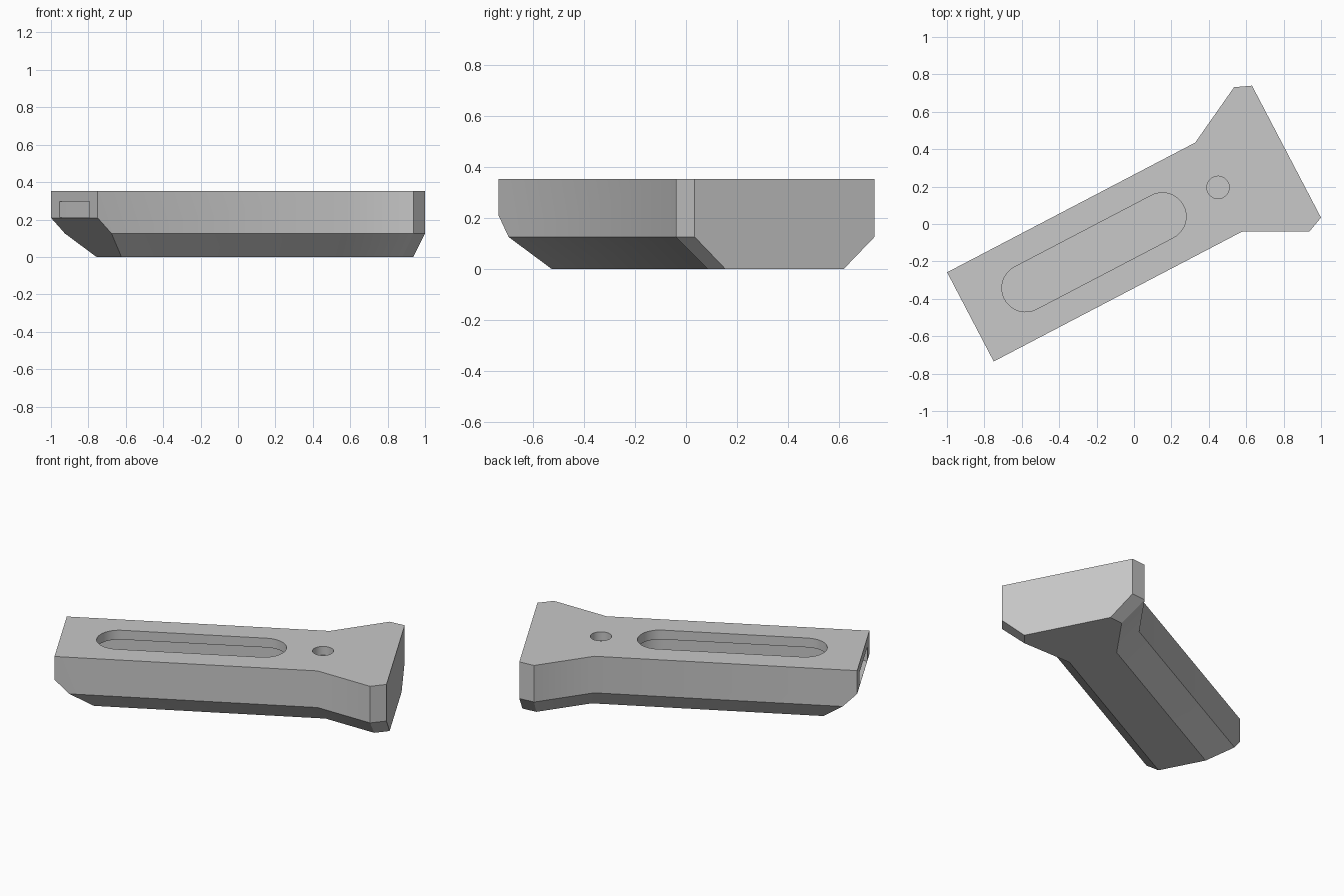
import bpy, bmesh, math
from mathutils import Vector
from mathutils.geometry import intersect_line_line_2d, intersect_line_line

TOP, CHAMFER, TAIL = 0.353, 0.125, -1.005

if "Cube" in bpy.data.objects:
    bpy.data.objects.remove(bpy.data.objects["Cube"])

grey = bpy.data.materials.new("plain_grey")
grey.use_nodes = True
grey.diffuse_color = (0.58, 0.58, 0.58, 1)
grey.node_tree.nodes["Principled BSDF"].inputs["Base Color"].default_value = grey.diffuse_color


def make_object(name, bm):
    bmesh.ops.recalc_face_normals(bm, faces=bm.faces)
    mesh = bpy.data.meshes.new(name)
    bm.to_mesh(mesh)
    bm.free()
    mesh.materials.append(grey)
    obj = bpy.data.objects.new(name, mesh)
    bpy.context.collection.objects.link(obj)
    return obj


def loft(loops):
    """Skin a stack of equal-sized closed loops and cap both ends."""
    bm = bmesh.new()
    rings = [[bm.verts.new(p) for p in loop] for loop in loops]
    for low, high in zip(rings, rings[1:]):
        for i in range(len(low)):
            j = (i + 1) % len(low)
            bm.faces.new((low[i], low[j], high[j], high[i]))
    bm.faces.new(rings[0][::-1])
    bm.faces.new(rings[-1])
    return bm


def at_height(points, z):
    return [(x, y, z) for x, y in points]


def inset(points, distances):
    """Move each edge inward by its own distance (counter-clockwise outline)."""
    lines = []
    for i, p in enumerate(points):
        a, b = Vector(p), Vector(points[(i + 1) % len(points)])
        d = (b - a).normalized()
        shift = Vector((-d.y, d.x)) * distances[i]
        lines.append((a + shift, d))
    result = []
    for i, (p, d) in enumerate(lines):
        q, e = lines[i - 1]
        t = (p - q).cross(d) / e.cross(d)
        result.append(tuple(q + e * t))
    return result


def arc(x, radius, start, end, steps):
    angles = [math.radians(start + (end - start) * i / steps) for i in range(steps + 1)]
    return [(x + radius * math.cos(a), radius * math.sin(a)) for a in angles]


# Body: straight shank, flared head, chamfered long sides
half = [(TAIL, -0.269), (0.492, -0.269), (0.813, -0.435), (0.902, -0.398)]
outline = half + [(x, -y) for x, y in reversed(half)]
side_insets = [CHAMFER] * 3 + [0] + [CHAMFER] * 3 + [0]
bm = loft([at_height(inset(outline, side_insets), 0),
           at_height(outline, CHAMFER),
           at_height(outline, TOP)])

# Slanted underside of the tail
cut = bmesh.ops.bisect_plane(bm, geom=bm.verts[:] + bm.edges[:] + bm.faces[:],
                             plane_co=(TAIL, 0, 0.2085), plane_no=(-1, 0, -1),
                             clear_outer=True)
bmesh.ops.holes_fill(bm, edges=[e for e in cut["geom_cut"] if isinstance(e, bmesh.types.BMEdge)])
body = make_object("clamp_body", bm)

# Recesses: open slot, wider channel below it running out of the tail, round hole
slot = arc(0.153, 0.127, -90, 90, 24) + arc(-0.672, 0.127, 90, 270, 24)
channel = arc(0.153, 0.173, -90, 90, 24) + [(TAIL - 0.1, 0.173), (TAIL - 0.1, -0.173)]
hole = arc(0.489, 0.06, 0, 350, 35)
recesses = {"channel_cutter": (channel, 0.2095, 0.295),
            "slot_cutter": (slot, 0.25, 0.45),
            "hole_cutter": (hole, 0.30, 0.45)}

bpy.context.view_layer.objects.active = body
for name, (points, low, high) in recesses.items():
    cutter = make_object(name, loft([at_height(points, low), at_height(points, high)]))
    cutter.hide_render = True
    mod = body.modifiers.new(name, "BOOLEAN")
    mod.operation = "DIFFERENCE"
    mod.solver = "EXACT"
    mod.object = cutter
    bpy.ops.object.modifier_apply(modifier=mod.name)
    bpy.data.objects.remove(cutter)

# Soft shading on the curved walls and the flare
bpy.ops.object.select_all(action="DESELECT")
body.select_set(True)
bpy.ops.object.shade_smooth_by_angle(angle=math.radians(30))

# Final placement
body.rotation_euler.z = math.radians(27.6)
body.location = (0.016, -0.031, 0)
